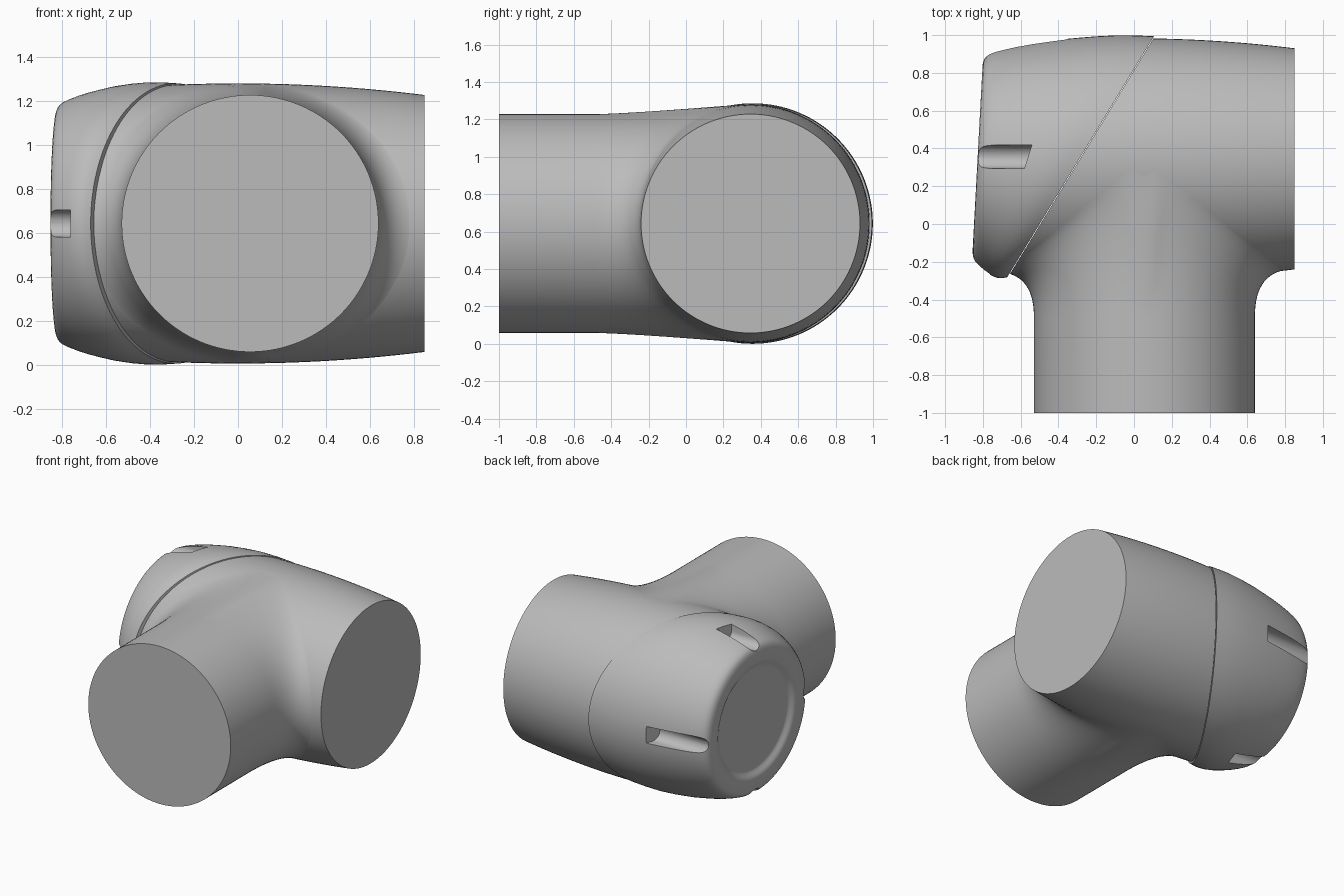
import bpy
import bmesh
from math import sin, cos, pi
from mathutils import Vector

old = bpy.data.objects.get("Cube")
if old:
    bpy.data.objects.remove(old)

grey = bpy.data.materials.new("plain grey")
grey.use_nodes = True
COLOUR = (0.5, 0.5, 0.5, 1)
grey.diffuse_color = COLOUR
grey.node_tree.nodes["Principled BSDF"].inputs["Base Color"].default_value = COLOUR

SEGS = 128
ANGLES = [2 * pi * i / SEGS for i in range(SEGS)]
AXIS_Z = 0.643            # height of all tube axes
BODY_Y, CAP_Y = 0.345, 0.356
BRANCH_X, BRANCH_R = 0.055, 0.585


def seam_x(y):
    return -0.67 + 0.609 * (y + 0.28)


def end_x(y):
    return -0.847 + 0.054 * y


def body_radius(x):
    return 0.638 - 0.073 * x * x


def loft(name, rings, cap_first=False, cap_last=False, cut=False):
    """Skin rings of points, with optional end faces and a cut along the seam."""
    bm = bmesh.new()
    rows = [[bm.verts.new(p) for p in ring] for ring in rings]
    for a, b in zip(rows, rows[1:]):
        n = len(a)
        for i in range(n):
            j = (i + 1) % n
            bm.faces.new((a[i], a[j], b[j], b[i]))
    if cap_first:
        bm.faces.new(rows[0][::-1])
    if cap_last:
        bm.faces.new(rows[-1])
    if cut:
        bmesh.ops.bisect_plane(
            bm, geom=bm.verts[:] + bm.edges[:] + bm.faces[:],
            plane_co=(seam_x(0) + 0.004, 0, 0), plane_no=(-1, 0.609, 0),
            clear_outer=True)
    bmesh.ops.recalc_face_normals(bm, faces=bm.faces)
    mesh = bpy.data.meshes.new(name)
    bm.to_mesh(mesh)
    bm.free()
    obj = bpy.data.objects.new(name, mesh)
    bpy.context.collection.objects.link(obj)
    mesh.materials.append(grey)
    return obj


def activate(obj):
    bpy.ops.object.select_all(action='DESELECT')
    obj.select_set(True)
    bpy.context.view_layer.objects.active = obj


def circle_x(x, r, y=0, z=0):
    return [(x, y + r * cos(a), z + r * sin(a)) for a in ANGLES]


# Main tube: gently barrelled, cut off along the slanted seam
stations = [-0.8 + 1.65 * i / 24 for i in range(25)]
main_tube = loft("main_tube",
                 [circle_x(x, body_radius(x), BODY_Y, AXIS_Z) for x in stations],
                 cap_last=True, cut=True)


# Branch tube: straight pipe flaring tangentially into the main tube
def branch_path(a):
    c, s = cos(a), sin(a)
    x, z = BRANCH_X + BRANCH_R * c, BRANCH_R * s
    land_x = BRANCH_X + 0.79 * c
    r = body_radius(land_x)
    side = max(abs(c), 0.001)
    land = Vector((land_x, BODY_Y - r * abs(c), r * s))
    bend_y = max(-0.35, land.y + s * (z - land.z) / side)
    start, bend = Vector((x, -0.49, z)), Vector((x, bend_y, z))
    path = [Vector((x, -1, z)), Vector((x, -0.75, z))]
    for i in range(17):
        t = i / 16
        path.append(start * (1 - t) ** 2 + bend * 2 * t * (1 - t) + land * t * t)
    return [p + Vector((0, 0, AXIS_Z)) for p in path]


paths = [branch_path(a) for a in ANGLES]
branch_tube = loft("branch_tube", list(zip(*paths)), cap_first=True, cut=True)

# End cap: turned in a straight frame (0 = seam, 1 = end), past 1 is the recess
profile = [(0, 0.638), (0.1, 0.642), (0.22, 0.643), (0.35, 0.637), (0.5, 0.625),
           (0.6, 0.613), (0.7, 0.6), (0.8, 0.584), (0.88, 0.568), (0.93, 0.556),
           (0.96, 0.545), (0.98, 0.532), (0.993, 0.515), (1, 0.49), (1, 0.43),
           (1.004, 0.415), (1.012, 0.4), (1.022, 0.385), (1.026, 0.37), (1.026, 0.36)]
end_cap = loft("end_cap", [circle_x(t, r) for t, r in profile], True, True)

# Four round-bottomed slots cut into the cap's rim
SLOT_W, SLOT_R = 0.062, 0.575
u_shape = [(SLOT_W * cos(pi + pi * i / 16), SLOT_R + SLOT_W * sin(pi + pi * i / 16))
           for i in range(17)] + [(SLOT_W, 0.8), (-SLOT_W, 0.8)]
for k in range(4):
    c, s = cos(k * pi / 2), sin(k * pi / 2)
    cutter = loft("slot_cutter",
                  [[(t, u * c - v * s, u * s + v * c) for u, v in u_shape]
                   for t in (0.51, 1.2)], True, True)
    cutter.hide_render = True
    activate(end_cap)
    mod = end_cap.modifiers.new("slot", 'BOOLEAN')
    mod.operation = 'DIFFERENCE'
    mod.solver = 'EXACT'
    mod.object = cutter
    bpy.ops.object.modifier_apply(modifier=mod.name)
    bpy.data.objects.remove(cutter)

# Stretch the cap between the slanted seam and the tilted end
for v in end_cap.data.vertices:
    t, y, z = v.co
    y += CAP_Y
    k = min(t, 1)
    v.co = (seam_x(y) * (1 - k) + end_x(y) * k + max(0, t - 1), y, z + AXIS_Z)
bm = bmesh.new()
bm.from_mesh(end_cap.data)
bmesh.ops.recalc_face_normals(bm, faces=bm.faces)
bm.to_mesh(end_cap.data)
bm.free()

for obj in (main_tube, branch_tube, end_cap):
    activate(obj)
    bpy.ops.object.shade_smooth_by_angle(angle=0.6)
